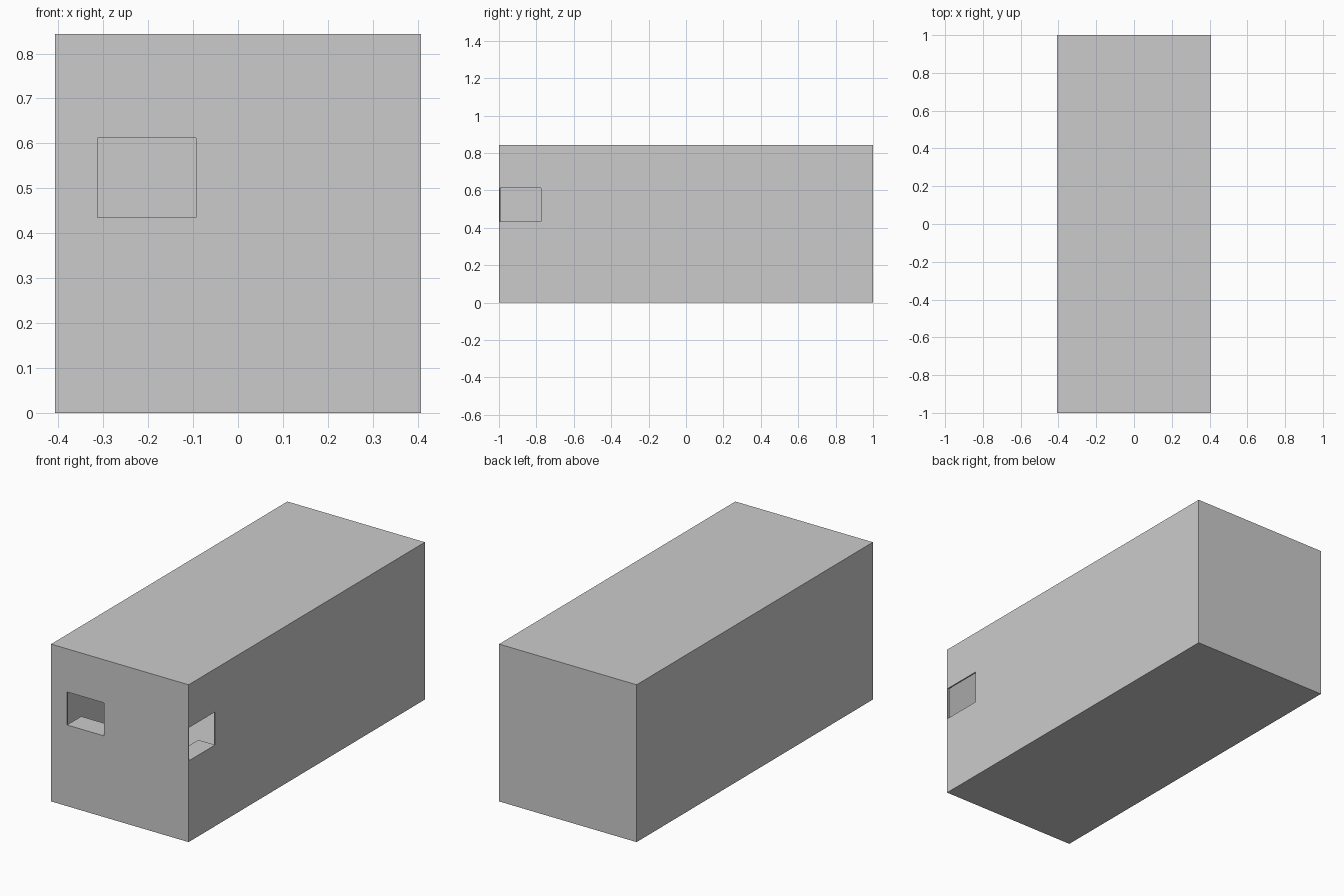
import bpy

if "Cube" in bpy.data.objects:
    bpy.data.objects.remove(bpy.data.objects["Cube"])

W, L, H = 0.815, 2.0, 0.843      # overall size
T = 0.008                        # wall thickness
Z0, Z1 = 0.435, 0.612            # window sill and head


def box(name, lo, hi):
    """Axis-aligned box between two corners."""
    bpy.ops.mesh.primitive_cube_add(size=1, location=[(a + b) / 2 for a, b in zip(lo, hi)])
    ob = bpy.context.object
    ob.name = name
    ob.scale = [b - a for a, b in zip(lo, hi)]
    bpy.ops.object.transform_apply(location=False, rotation=False, scale=True)
    return ob


def cut(target, cutter):
    """Subtract the cutter from the target and remove it."""
    bpy.context.view_layer.objects.active = target
    mod = target.modifiers.new("cut", 'BOOLEAN')
    mod.operation = 'DIFFERENCE'
    mod.solver = 'EXACT'
    mod.object = cutter
    bpy.ops.object.modifier_apply(modifier=mod.name)
    bpy.data.objects.remove(cutter)


x, y = W / 2, L / 2

# Hollow cabin with thin walls, floor and roof
cabin = box("cabin_shell", (-x, -y, 0), (x, y, H))
cut(cabin, box("interior_cutter", (-x + T, -y + T, T), (x - T, y - T, H - T)))

# Front and right-hand window openings
cut(cabin, box("front_window_cutter", (-0.313, -y - 0.05, Z0), (-0.093, -y + T + 0.001, Z1)))
cut(cabin, box("right_window_cutter", (x - T - 0.001, -0.995, Z0), (x + 0.05, -0.775, Z1)))

# Counter shelves inside, level with the sills
box("front_counter", (-0.313, -y + T, Z0 - 0.01), (-0.093, -y + 0.12, Z0))
box("right_counter", (x - 0.10, -y + T, Z0 - 0.01), (x - T, -0.775, Z0))
